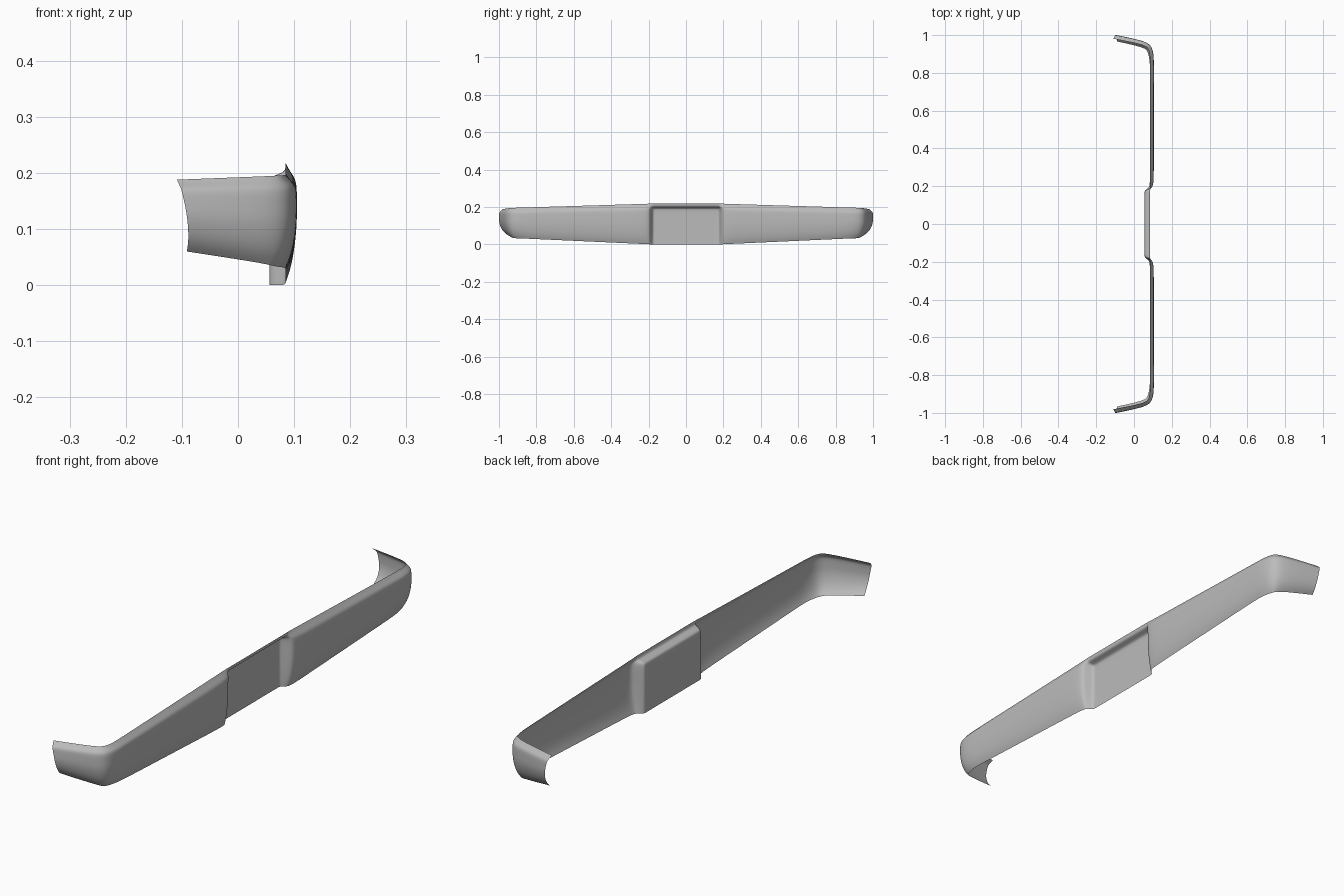
import bpy, bmesh, math
from mathutils import Vector

cube = bpy.data.objects.get("Cube")
if cube:
    bpy.data.objects.remove(cube)

grey = bpy.data.materials.new("bumper_grey")
grey.use_nodes = True
grey.diffuse_color = (0.5, 0.5, 0.5, 1)
grey.node_tree.nodes["Principled BSDF"].inputs["Base Color"].default_value = (0.5, 0.5, 0.5, 1)

# Outer cross-section, top to bottom: (inset from the outer line, height fraction)
SECTION = [(.020, 1), (.013, .945), (.005, .895), (.0, .84), (0, .66), (0, .48),
           (.005, .25), (.012, .1), (.02, 0)]
# Plate recess cross-section: (x, z)
RECESS = [(.086, .218), (.084, .204), (.078, .2), (.060, .194), (.056, .186), (.056, .14),
          (.056, .08), (.056, .03), (.056, 0)]
# Half plan from the middle to the wing tip: (x, y, recess blend)
PLAN = [(.105, 0, 1), (.105, .08, 1), (.105, .155, 1), (.105, .172, 1), (.105, .179, .9),
        (.105, .191, .3), (.105, .20, .1), (.105, .235, 0), (.105, .4, 0), (.105, .65, 0),
        (.105, .83, 0), (.105, .87, 0), (.102, .91, 0), (.092, .941, 0), (.07, .960, 0),
        (.03, .973, 0), (-.04, .988, 0), (-.105, 1.0, 0)]


def ramp(v, a, b):
    return min(1, max(0, (v - a) / (b - a)))


def station(i):
    """Points of one cross-section, top to bottom."""
    x, y, blend = PLAN[i]
    a, b = PLAN[max(i - 1, 0)], PLAN[min(i + 1, len(PLAN) - 1)]
    out = Vector((b[1] - a[1], a[0] - b[0])).normalized()
    wing = ramp(x, .105, -.105)
    tip = ramp(x, .06, -.105)
    top = .218 - .022 * ramp(y, .18, .9) - .008 * wing
    bottom = .032 * ramp(y, .18, .88) + .028 * wing
    points = []
    for (inset, t), (rx, rz) in zip(SECTION, RECESS):
        if t < .5:
            inset *= 1 + .7 * ramp(y, .85, .96)
        p = Vector((x - out.x * inset + .02 * tip * math.sin((1 - t) * math.pi / 2),
                    y - out.y * inset, bottom + (top - bottom) * t))
        points.append(p.lerp(Vector((rx, y, rz)), blend))
    return points


# Bumper sheet, one half lofted and mirrored
bm = bmesh.new()
rows = [[bm.verts.new(p) for p in station(i)] for i in range(len(PLAN))]
for r, s in zip(rows, rows[1:]):
    for k in range(len(r) - 1):
        bm.faces.new((r[k], r[k + 1], s[k + 1], s[k]))
mesh = bpy.data.meshes.new("bumper")
bm.to_mesh(mesh)
bm.free()
mesh.materials.append(grey)
bumper = bpy.data.objects.new("bumper", mesh)
bpy.context.collection.objects.link(bumper)

mirror = bumper.modifiers.new("mirror", 'MIRROR')
mirror.use_axis = (False, True, False)
mirror.use_clip = True
smooth = bumper.modifiers.new("smooth", 'SUBSURF')
smooth.levels = smooth.render_levels = 2
smooth.boundary_smooth = 'PRESERVE_CORNERS'
for face in mesh.polygons:
    face.use_smooth = True
